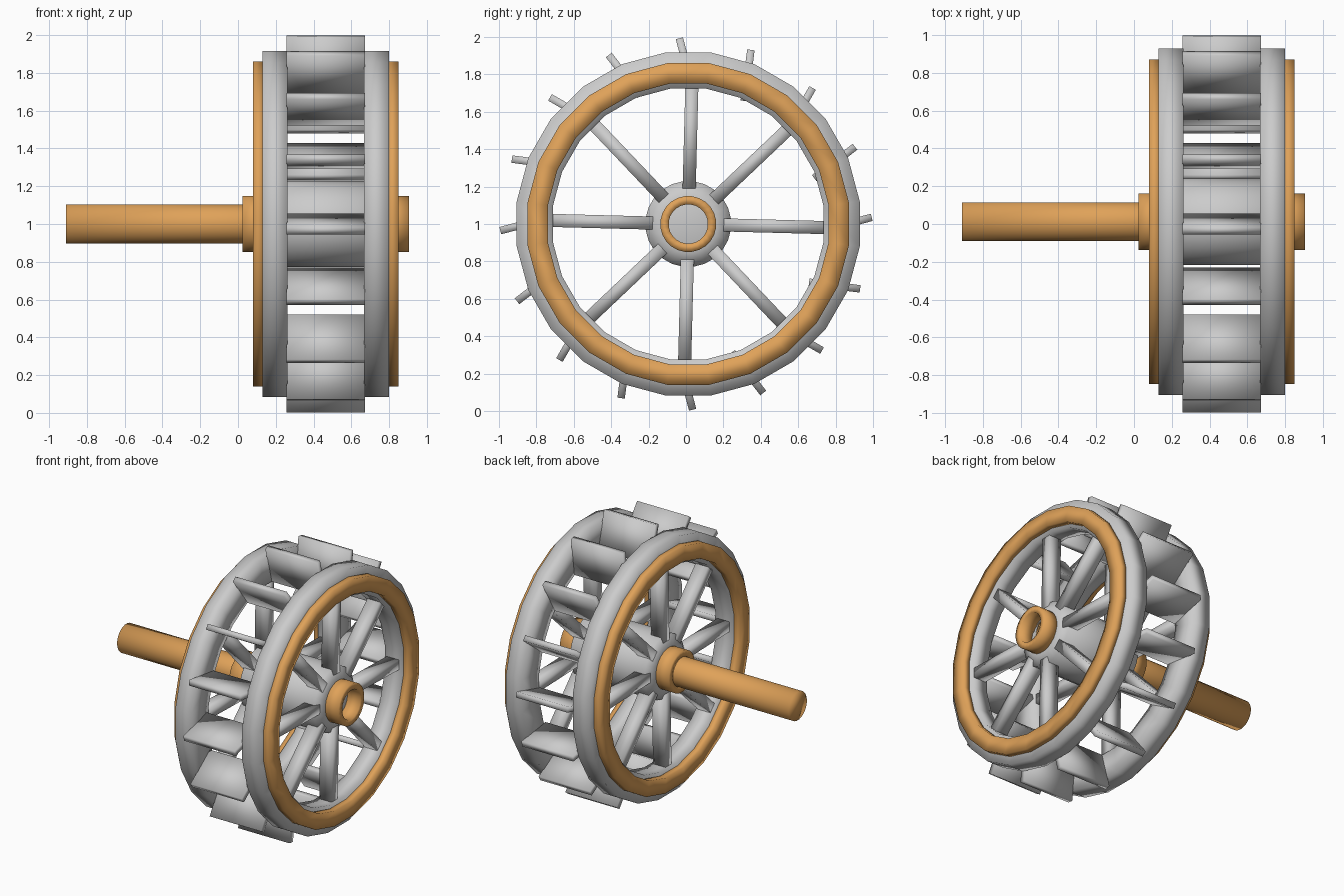
import bpy, bmesh
from math import sin, cos, pi, radians
from mathutils import Matrix

if "Cube" in bpy.data.objects:
    bpy.data.objects.remove(bpy.data.objects["Cube"])

CY, CZ = 0.012, 1.0          # wheel axis position
X0, X1 = 0.13, 0.80          # outer faces of the two rims
MID = (X0 + X1) / 2

orange = bpy.data.materials.new("orange_paint")
orange.diffuse_color = (0.74, 0.36, 0.10, 1)
orange.use_nodes = True
orange.node_tree.nodes["Principled BSDF"].inputs["Base Color"].default_value = orange.diffuse_color


def finish(name, bm, mat=None):
    bmesh.ops.recalc_face_normals(bm, faces=bm.faces)
    for f in bm.faces:
        f.smooth = True
    me = bpy.data.meshes.new(name)
    bm.to_mesh(me)
    bm.free()
    ob = bpy.data.objects.new(name, me)
    bpy.context.collection.objects.link(ob)
    if mat:
        me.materials.append(mat)
    return ob


def lathe(name, profile, sides, mat=None, closed=False):
    """Spin (x, radius) points around the wheel axis; open profiles get end caps."""
    bm = bmesh.new()
    rings = []
    for x, r in profile:
        angs = [2 * pi * (i + 0.5) / sides for i in range(sides)]
        rings.append([bm.verts.new((x, CY + r * cos(a), CZ + r * sin(a))) for a in angs])
    n = len(rings)
    for k in range(n if closed else n - 1):
        a, b = rings[k], rings[(k + 1) % n]
        for i in range(sides):
            j = (i + 1) % sides
            bm.faces.new((a[i], a[j], b[j], b[i]))
    if not closed:
        bm.faces.new(rings[0])
        bm.faces.new(rings[-1])
    return finish(name, bm, mat)


def ring(name, xa, xb, ri, ro, sides, mat=None):
    return lathe(name, [(xa, ri), (xb, ri), (xb, ro), (xa, ro)], sides, mat, True)


def radial_boxes(name, count, size, x, radius, offset, tilt, cy):
    """Boxes arranged around the axis; size = (x width, length, thickness)."""
    bm = bmesh.new()
    for i in range(count):
        m = (Matrix.Translation((x, cy, CZ))
             @ Matrix.Rotation(2 * pi * i / count + radians(offset), 4, 'X')
             @ Matrix.Translation((0, radius, 0))
             @ Matrix.Rotation(radians(tilt), 4, 'X')
             @ Matrix.Diagonal((*size, 1)))
        bmesh.ops.create_cube(bm, size=1, matrix=m)
    return finish(name, bm)


# Mirrored parts: rims, orange facing rings, spokes and collars
for side, s, xe in (("left", 1, X0), ("right", -1, X1)):
    ring(side + "_rim", xe, xe + s * 0.132, 0.73, 0.925, 24)
    ring(side + "_facing_ring", xe - s * 0.05, xe + s * 0.01, 0.757, 0.867, 24, orange)
    ring(side + "_collar", xe - s * 0.105, xe + s * 0.03, 0.105, 0.15, 24, orange)
    radial_boxes(side + "_spokes", 8, (0.10, 0.57, 0.07), xe + s * 0.066, 0.475, -1.5, 0, CY)

# Paddles between the rims
radial_boxes("paddles", 16, (0.414, 0.275, 0.04), MID, 0.86, 0, 15, 0.0)

# Hub barrel and axle
lathe("hub", [(X0, 0.155), (X0 + 0.035, 0.23), (X1 - 0.035, 0.23), (X1, 0.155)], 24)
lathe("axle", [(-0.91, 0.104), (0.80, 0.104)], 24, orange)
